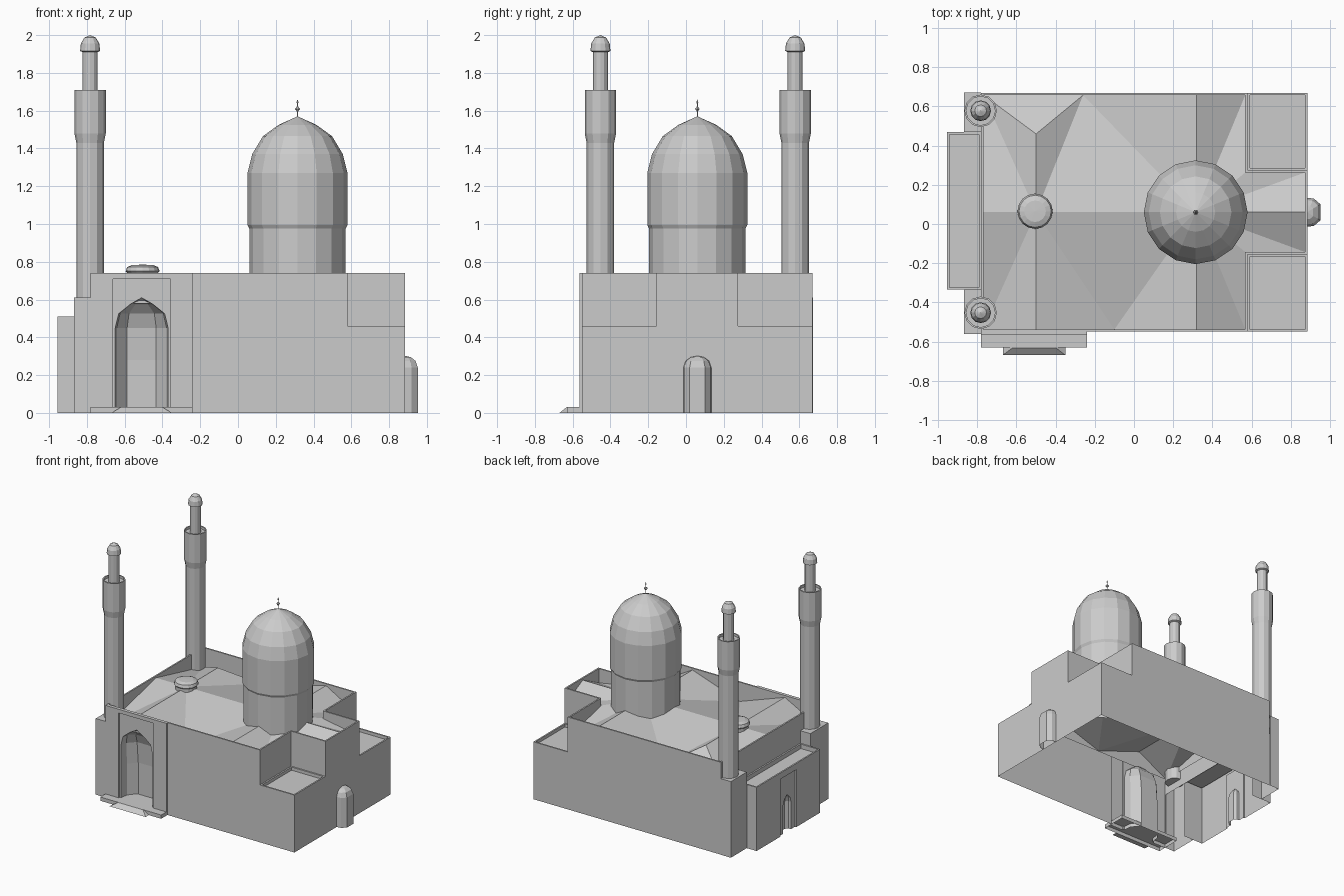
import bpy, bmesh, math
from mathutils import Matrix, Vector

if "Cube" in bpy.data.objects:
    bpy.data.objects.remove(bpy.data.objects["Cube"])

stone = bpy.data.materials.new("grey stone")
stone.diffuse_color = (0.6, 0.6, 0.6, 1)
stone.use_nodes = True
stone.node_tree.nodes["Principled BSDF"].inputs["Base Color"].default_value = stone.diffuse_color
MID = 0.06          # symmetry line in y


def make(name, polys, facing=None, matrix=None):
    """Mesh object from a list of polygons given as point lists."""
    bm = bmesh.new()
    for poly in polys:
        bm.faces.new([bm.verts.new(p) for p in poly])
    bmesh.ops.remove_doubles(bm, verts=bm.verts, dist=1e-5)
    bmesh.ops.dissolve_degenerate(bm, edges=bm.edges, dist=1e-5)
    if matrix:
        bm.transform(matrix)
    bmesh.ops.recalc_face_normals(bm, faces=bm.faces)
    if facing:
        bm.normal_update()
        if sum(f.calc_area() * f.normal.dot(Vector(facing)) for f in bm.faces) < 0:
            bmesh.ops.reverse_faces(bm, faces=bm.faces)
    me = bpy.data.meshes.new(name)
    bm.to_mesh(me)
    bm.free()
    me.materials.append(stone)
    ob = bpy.data.objects.new(name, me)
    bpy.context.collection.objects.link(ob)
    return ob


def rect(x0, y0, x1, y1):
    return [(x0, y0), (x1, y0), (x1, y1), (x0, y1)]


def at(pts, z):
    return [(x, y, z) for x, y in pts]


def inset(pts, t):
    """Inset of a right-angled counter-clockwise outline."""
    out = []
    n = len(pts)
    for i in range(n):
        a, b, c = (Vector(pts[(i + k) % n]) for k in (-1, 0, 1))
        d1, d2 = (b - a).normalized(), (c - b).normalized()
        n1, n2 = Vector((-d1.y, d1.x)), Vector((-d2.y, d2.x))
        out.append(tuple(b + t * (n1 if n1.dot(n2) > 0.9 else n1 + n2)))
    return out


def shell(name, pts, z0, z1, skip=(), floor=None, deck=True, t=0.012):
    """Open-bottomed walls; with a floor height they get a parapet and a sunk deck."""
    n = len(pts)

    def band(a, za, b, zb, leave=()):
        return [[(*a[i], za), (*a[(i + 1) % n], za), (*b[(i + 1) % n], zb), (*b[i], zb)]
                for i in range(n) if i not in leave]
    polys = band(pts, z0, pts, z1, skip) if z1 > z0 else []
    if floor is not None:
        ins = inset(pts, t)
        polys += band(pts, z1, ins, z1) + band(ins, z1, ins, floor)
        if deck:
            polys.append(at(ins, floor))
    elif deck:
        polys.append(at(pts, z1))
    return make(name, polys)


def lathe(name, profile, sides, x, y):
    polys = []
    for (r0, z0), (r1, z1) in zip(profile, profile[1:]):
        for i in range(sides):
            a, b = (math.tau * (i + k) / sides for k in (0, 1))
            quad = [(r0, a, z0), (r0, b, z0), (r1, b, z1), (r1, a, z1)]
            if r1 == 0:
                quad.pop()
            polys.append([(x + r * math.cos(g), y + r * math.sin(g), z) for r, g, z in quad])
    return make(name, polys)


def niche_polys(rows, v0):
    """Faceted half-round recess; rows are (half width, depth, z)."""
    plan = [(-1, 0), (-0.94, 0.5), (-0.55, 1), (0.55, 1), (0.94, 0.5), (1, 0)]
    polys = []
    for (w0, d0, z0), (w1, d1, z1) in zip(rows, rows[1:]):
        for (a, p), (b, q) in zip(plan, plan[1:]):
            quad = [(a * w0, v0 + p * d0, z0), (b * w0, v0 + q * d0, z0),
                    (b * w1, v0 + q * d1, z1), (a * w1, v0 + p * d1, z1)]
            polys.append(quad if w1 > 0 else quad[:3])
    return polys


def portal(name, u0, u1, top, pw, ph, rows, reveal, ret, matrix, facing):
    """Wall slab with a sunk panel that holds an arched niche; local x across, y inward."""
    frame = [(u0, 0), (u0, top), (u1, top), (u1, 0)]
    panel = [(-pw, 0), (-pw, ph), (pw, ph), (pw, 0)]
    arch = [(-w, z) for w, d, z in rows] + [(w, z) for w, d, z in rows[-2::-1]]
    polys = [[(u, 0, z) for u, z in frame + panel[::-1]],
             [(u, reveal, z) for u, z in panel + arch[::-1]]]
    for line, v in ((panel, reveal), (frame, ret)):
        for a, b in zip(line, line[1:]):
            polys.append([(a[0], 0, a[1]), (b[0], 0, b[1]), (b[0], v, b[1]), (a[0], v, a[1])])
    return make(name, polys + niche_polys(rows, reveal), facing, matrix)


# main walls: low full rectangle, then the upper outline with both right corners cut
shell("lower_walls", [(-0.24, -0.55), (0.885, -0.55), (0.885, 0.67), (-0.78, 0.67)],
      0, 0.46, skip=(3,), deck=False)
shell("upper_walls", [(-0.78, -0.55), (-0.24, -0.55), (0.58, -0.55), (0.58, -0.155),
                      (0.885, -0.155), (0.885, 0.275), (0.58, 0.275), (0.58, 0.67),
                      (-0.78, 0.67)], 0.46, 0.74, skip=(0,), floor=0.58, deck=False)
shell("front_terrace", rect(0.58, -0.55, 0.885, -0.155), 0.46, 0.46, floor=0.435)
shell("back_terrace", rect(0.58, 0.275, 0.885, 0.67), 0.46, 0.46, floor=0.435)

# roof folded between high ridges and low drain points
HI, LO = 0.725, 0.585
tris = []
for s in (-1, 1):
    def P(x, dy, z, s=s):
        return (x, MID + s * dy, z)
    e, c = 0.598, 0.203
    left, mid, dome = P(-0.768, 0, HI), P(-0.5, 0, HI), P(0.32, 0, HI)
    corner, drain, ridge = P(-0.768, e, LO), P(-0.1, e, LO), P(0.32, e, HI)
    right, notch = P(0.568, e, LO), P(0.568, c, 0.68)
    tip, end = P(0.873, c, LO + 0.04), P(0.873, 0, HI)
    if s < 0:
        hip = P(-0.5, e, HI)
    else:
        hip, drain = P(-0.5, 0.4, HI), P(-0.26, e, LO)
        tris.append([corner, hip, drain])
    tris += [[corner, hip, mid], [corner, mid, left], [drain, hip, mid], [drain, mid, dome],
             [drain, dome, ridge], [ridge, dome, right], [right, dome, notch],
             [notch, dome, tip], [tip, dome, end]]
make("folded_roof", tris, (0, 0, 1))

# blocks under the minarets and the side entrance between them
shell("front_minaret_block", rect(-0.868, -0.562, -0.78, -0.335), 0, 0.61, skip=(1,))
shell("back_minaret_block", rect(-0.868, 0.47, -0.78, 0.672), 0, 0.61, skip=(1,))
shell("side_entrance_block", rect(-0.955, -0.335, -0.78, 0.47), 0, 0.51, skip=(1, 3), floor=0.475)
door_rows = [(0.05, 0.04, 0), (0.05, 0.04, 0.22), (0.042, 0.03, 0.255), (0.02, 0.015, 0.28), (0, 0, 0.295)]
portal("side_entrance", -0.4025, 0.4025, 0.51, 0.1, 0.46, door_rows, 0.012, 0,
       Matrix.Translation((-0.955, 0.0675, 0)) @ Matrix.Rotation(-math.pi / 2, 4, 'Z'), (-1, 0, 0))

# main portal with pointed niche, step and hipped ramp
arch_rows = [(0.14, 0.13, 0), (0.14, 0.13, 0.28), (0.14, 0.115, 0.45),
             (0.122, 0.085, 0.525), (0.06, 0.04, 0.575), (0, 0, 0.61)]
portal("main_portal", -0.27, 0.27, 0.74, 0.152, 0.71, arch_rows, 0.01, 0.015,
       Matrix.Translation((-0.51, -0.565, 0)), (0, -1, 0))
shell("portal_step", rect(-0.78, -0.63, -0.24, -0.43), 0, 0.03)
low = [(-0.67, -0.67, 0), (-0.35, -0.67, 0), (-0.35, -0.63, 0), (-0.67, -0.63, 0)]
high = [(-0.62, -0.632, 0.03), (-0.40, -0.632, 0.03), (-0.40, -0.63, 0.03), (-0.62, -0.63, 0.03)]
make("portal_ramp", [low[::-1], high] + [[low[i], low[(i + 1) % 4], high[(i + 1) % 4], high[i]]
                                         for i in range(4)])

# prayer niche bulging from the right wall
make("prayer_niche", niche_polys([(0.074, 0.067, 0), (0.074, 0.067, 0.24), (0.062, 0.055, 0.275),
                                  (0.035, 0.03, 0.295), (0, 0, 0.302)], 0), (1, 0, 0),
     Matrix.Translation((0.885, MID, 0)) @ Matrix.Rotation(-math.pi / 2, 4, 'Z'))

# big dome on its drum, with finial
lathe("dome", [(0.255, 0.6), (0.255, 0.975), (0.265, 0.995), (0.265, 1.27), (0.24, 1.37),
               (0.183, 1.465), (0.1, 1.525), (0, 1.57)], 16, 0.315, MID)
lathe("dome_finial", [(0.003, 1.555), (0.003, 1.595), (0.014, 1.61), (0.003, 1.622),
                      (0.003, 1.638), (0.006, 1.644), (0, 1.66)], 6, 0.315, MID)
# small skylight dome
lathe("skylight", [(0.08, 0.7), (0.08, 0.74), (0.09, 0.75), (0.082, 0.772), (0.055, 0.783),
                   (0, 0.785)], 16, -0.505, 0.065)

# pair of minarets
for label, y in (("front", -0.453), ("back", 0.578)):
    lathe(label + "_minaret", [(0, 0.52), (0.073, 0.521), (0.073, 1.43), (0.083, 1.48), (0.083, 1.71),
                               (0.074, 1.71), (0.074, 1.69), (0.04, 1.69), (0.04, 1.91),
                               (0.053, 1.916), (0.049, 1.955), (0.03, 1.987), (0, 2.0)],
          12, -0.783, y)
